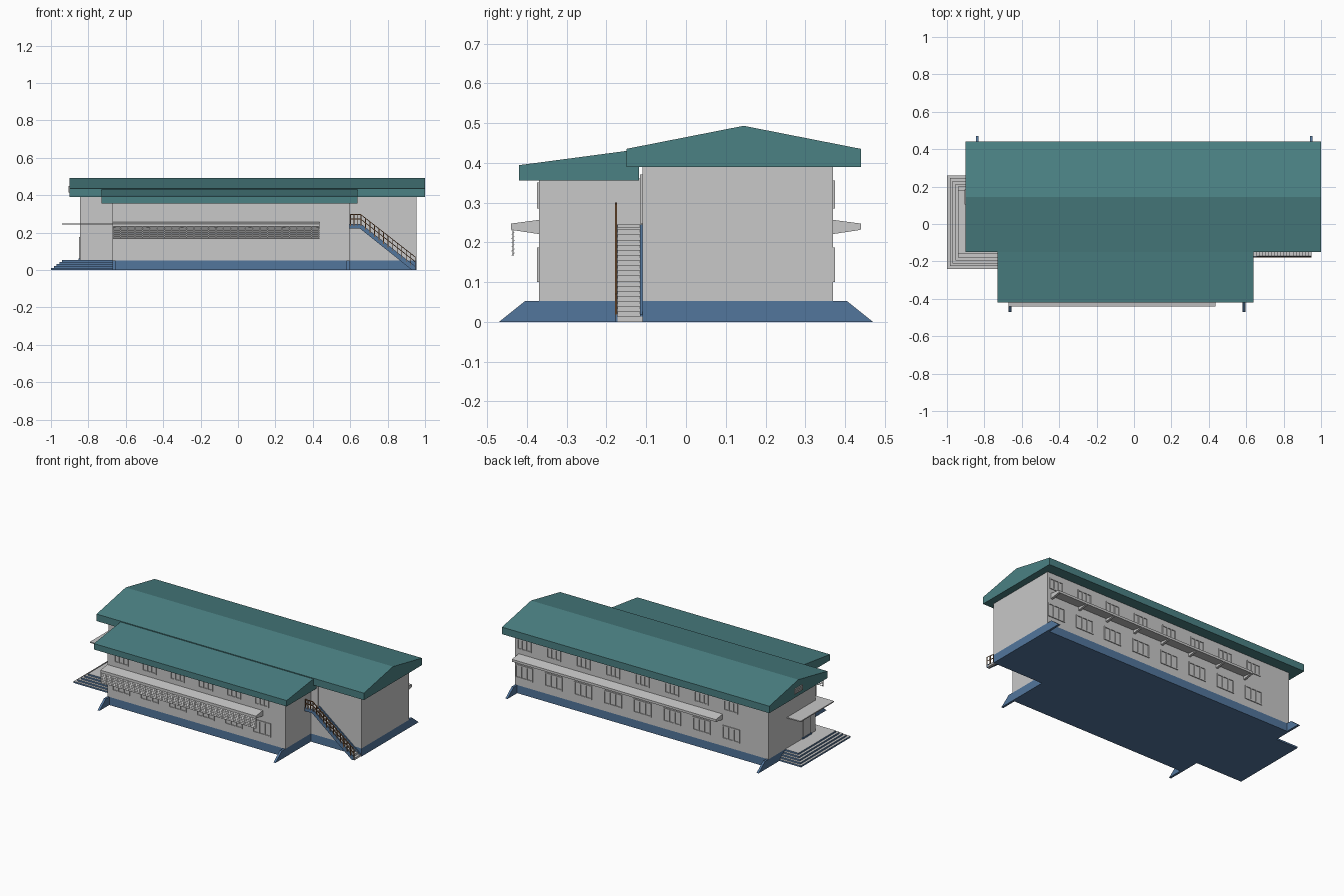
import bpy, bmesh
from mathutils import Vector, Matrix

if "Cube" in bpy.data.objects:
    bpy.data.objects.remove(bpy.data.objects["Cube"], do_unlink=True)


def material(name, rgb):
    m = bpy.data.materials.new(name)
    m.use_nodes = True
    m.diffuse_color = (*rgb, 1)
    m.node_tree.nodes["Principled BSDF"].inputs["Base Color"].default_value = (*rgb, 1)
    return m


GREY = material("grey_plaster", (0.58, 0.58, 0.58))
TEAL = material("teal_roofing", (0.07, 0.22, 0.23))
BLUE = material("blue_plinth", (0.085, 0.18, 0.335))
BROWN = material("brown_rail", (0.22, 0.10, 0.04))


def finish(name, bm, *mats):
    bmesh.ops.recalc_face_normals(bm, faces=bm.faces)
    mesh = bpy.data.meshes.new(name)
    bm.to_mesh(mesh)
    bm.free()
    for m in mats:
        mesh.materials.append(m)
    ob = bpy.data.objects.new(name, mesh)
    bpy.context.collection.objects.link(ob)
    return ob


def add_box(bm, x, y, z):
    """Add a box given (min, max) ranges."""
    size = [b - a for a, b in (x, y, z)]
    mid = Vector([(a + b) / 2 for a, b in (x, y, z)])
    bmesh.ops.create_cube(bm, size=1, matrix=Matrix.Translation(mid) @ Matrix.Diagonal((*size, 1)))


def boxes(name, ranges, *mats):
    bm = bmesh.new()
    for r in ranges:
        add_box(bm, *r)
    return finish(name, bm, *mats)


def add_prism(bm, profile, a, b, axis="x"):
    """Extrude a (y, z) profile along x, or an (x, z) profile along y."""
    place = (lambda p: (a, *p)) if axis == "x" else (lambda p: (p[0], a, p[1]))
    face = bm.faces.new([bm.verts.new(place(p)) for p in profile])
    new = bmesh.ops.extrude_face_region(bm, geom=[face])["geom"]
    shift = Vector((b - a, 0, 0)) if axis == "x" else Vector((0, b - a, 0))
    bmesh.ops.translate(bm, verts=[v for v in new if isinstance(v, bmesh.types.BMVert)], vec=shift)


def prisms(name, profile, spans, mat, axis="x"):
    bm = bmesh.new()
    for a, b in spans:
        add_prism(bm, profile, a, b, axis)
    return finish(name, bm, mat)


# Building blocks and plinth
MAIN_X, MAIN_Y = (-0.845, 0.955), (-0.11, 0.37)
WING_X, WING_Y = (-0.67, 0.595), (-0.37, -0.11)
PLINTH = 0.052
boxes("main_walls", [(MAIN_X, MAIN_Y, (PLINTH, 0.395))], GREY)
boxes("wing_walls", [(WING_X, WING_Y, (PLINTH, 0.36))], GREY)
boxes("main_plinth", [(MAIN_X, MAIN_Y, (0, PLINTH))], BLUE)
boxes("wing_plinth", [(WING_X, WING_Y, (0, PLINTH))], BLUE)

# Sloping corner buttresses
fin = [(0.36, 0), (0.47, 0), (0.405, PLINTH), (0.36, PLINTH)]
T = 0.014
prisms("back_buttresses", fin, [(-0.845, -0.845 + T), (0.955 - T, 0.955)], BLUE)
prisms("front_buttresses", [(-y, z) for y, z in fin], [(-0.67, -0.67 + T), (0.595 - T, 0.595)], BLUE)

# Roofs
prisms("main_roof", [(-0.15, 0.39), (0.44, 0.39), (0.44, 0.435), (0.145, 0.493), (-0.15, 0.435)],
       [(-0.9, 1.0)], TEAL)
prisms("wing_roof", [(-0.42, 0.356), (-0.118, 0.356), (-0.118, 0.434), (-0.42, 0.394)],
       [(-0.73, 0.64)], TEAL)

# Gable vent
vent = [((-0.905, -0.895), (0.105, 0.185), (z, z + 0.006)) for z in (0.415, 0.424, 0.433, 0.442)]
vent += [((-0.905, -0.895), (y, y + 0.006), (0.415, 0.448)) for y in (0.105, 0.179)]
boxes("gable_vent", vent, GREY)


# Window frames along a wall; side is +1 for back, -1 for front
def window_row(name, centres, width, z0, z1, side):
    wall = side * 0.37
    y = tuple(sorted((wall - side * 0.002, wall + side * 0.005)))
    bar = 0.007
    parts = []
    for c in centres:
        left = c - width / 2
        for i in range(4):
            x = left + i * (width - bar) / 3
            parts.append(((x, x + bar), y, (z0, z1)))
        for z in (z0, z1 - bar):
            parts.append(((left, left + width), y, (z, z + bar)))
    boxes(name, parts, GREY)


back = [-0.58 + 0.21 * i for i in range(8)]
front = [-0.57 + 0.2 * i for i in range(6)]
window_row("back_lower_windows", back, 0.125, 0.1, 0.187, 1)
window_row("back_upper_windows", back, 0.1, 0.285, 0.355, 1)
window_row("front_lower_windows", front, 0.125, 0.1, 0.187, -1)
window_row("front_upper_windows", front, 0.1, 0.285, 0.35, -1)


# Sunshade slabs carried on tapered brackets
def sunshade(name, x0, x1, side, count):
    slab = [(0.365, 0.257), (0.44, 0.247), (0.44, 0.232), (0.365, 0.242)]
    bracket = [(0.365, 0.245), (0.438, 0.235), (0.438, 0.231), (0.365, 0.22)]
    prisms(name + "_slab", [(side * y, z) for y, z in slab], [(x0, x1)], GREY)
    step = (x1 - x0 - 0.014) / (count - 1)
    spans = [(x0 + i * step, x0 + i * step + 0.014) for i in range(count)]
    prisms(name + "_brackets", [(side * y, z) for y, z in bracket], spans, GREY)


sunshade("back_sunshade", -0.52, 0.93, 1, 8)
sunshade("front_sunshade", -0.67, 0.435, -1, 7)

# Hanging louvre screen below the front sunshade
bm = bmesh.new()
for i in range(7):
    z = 0.166 + i * 0.0105
    add_prism(bm, [(-0.439, z), (-0.432, z + 0.006), (-0.432, z + 0.008), (-0.439, z + 0.002)], -0.67, 0.435)
for i in range(29):
    x = -0.67 + i * 0.0393
    add_box(bm, (x, x + 0.004), (-0.437, -0.434), (0.166, 0.235))
finish("louvre_screen", bm, GREY)

# Entrance steps: blue risers with grey treads
bm = bmesh.new()
for i in range(5):
    d = 0.015 * i
    add_box(bm, (-1 + d, -0.66), (-0.24 + d, 0.26 - d), (0.0105 * i, 0.0105 * (i + 1)))
steps = finish("entrance_steps", bm, BLUE, GREY)
for f in steps.data.polygons:
    f.material_index = 1 if f.normal.z > 0.5 else 0

# Entrance canopy, doors and sill
boxes("entrance_canopy", [((-0.94, -0.67), (-0.16, 0.18), (0.243, 0.25))], GREY)
boxes("porch_door", [((-0.8, -0.71), (-0.116, -0.108), (0.053, 0.177))], GREY)
boxes("side_door", [((-0.85, -0.843), (-0.05, 0.02), (0.062, 0.177))], GREY)
boxes("door_sill", [((-0.852, -0.84), (-0.06, 0.03), (0.05, 0.062))], BLUE)
boxes("landing_door", [((0.6, 0.65), (-0.116, -0.108), (0.247, 0.37))], GREY)

# Outside staircase
N, X0, X1, TOP = 18, 0.655, 0.95, 0.245
run, rise = (X1 - X0) / N, TOP / (N + 1)
treads = [((X0 + i * run, X0 + (i + 1) * run), (-0.172, -0.11),
           (TOP - (i + 1) * rise - 0.013, TOP - (i + 1) * rise)) for i in range(N)]
treads.append(((0.595, X0), (-0.172, -0.11), (TOP - 0.008, TOP)))
boxes("stair_treads", treads, GREY)
stringer = [(0.595, TOP), (X0 + 0.005, TOP), (X1, 0.018), (X1, 0), (X1 - 0.02, 0),
            (X0 - 0.005, TOP - 0.022), (0.595, TOP - 0.022)]
prisms("stair_stringers", stringer, [(-0.177, -0.172), (-0.116, -0.11)], BLUE, "y")

# Stair railing on the outer edge
RY = (-0.179, -0.174)
H = 0.055
bm = bmesh.new()
for h in (H, H * 0.55):
    add_prism(bm, [(X0, TOP + h), (X1, 0.015 + h), (X1, 0.01 + h), (X0, TOP + h - 0.005)], *RY, "y")
    add_box(bm, (0.6, X0), RY, (TOP + h - 0.005, TOP + h))
for i in range(13):
    t = i / 12
    x, z = X0 + t * (X1 - X0 - 0.004), TOP + t * (0.015 - TOP)
    add_box(bm, (x, x + 0.004), RY, (z - 0.01, z + H - 0.003))
for x in (0.6, 0.618, 0.636):
    add_box(bm, (x, x + 0.004), RY, (TOP - 0.01, TOP + H))
finish("stair_railing", bm, BROWN)
